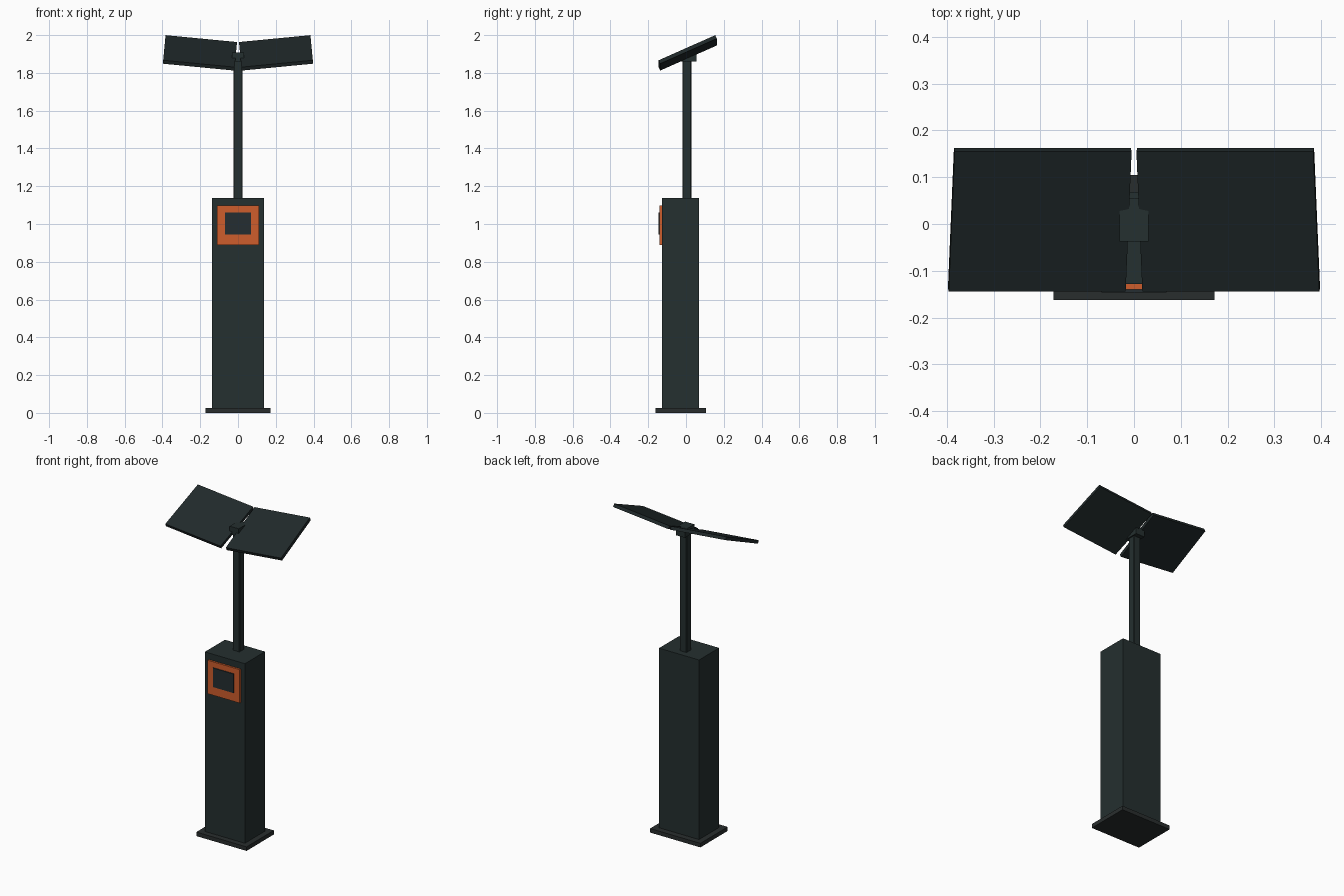
import bpy
import math
from mathutils import Matrix

if "Cube" in bpy.data.objects:
    bpy.data.objects.remove(bpy.data.objects["Cube"])


def material(name, rgb):
    m = bpy.data.materials.new(name)
    m.diffuse_color = (*rgb, 1)
    m.use_nodes = True
    m.node_tree.nodes["Principled BSDF"].inputs["Base Color"].default_value = m.diffuse_color
    return m


DARK = material("dark_green_grey", (0.018, 0.029, 0.029))
BASE = material("base_grey", (0.022, 0.027, 0.027))
PANEL = material("panel_dark", (0.015, 0.023, 0.024))
ORANGE = material("orange", (0.62, 0.11, 0.025))
GLASS = material("screen_glass", (0.018, 0.027, 0.031))


def box(name, lo, hi, mat, bevel=0.0):
    """Box between two corners, with an optional chamfer."""
    size = [b - a for a, b in zip(lo, hi)]
    mid = [(a + b) / 2 for a, b in zip(lo, hi)]
    bpy.ops.mesh.primitive_cube_add(size=1, location=mid)
    ob = bpy.context.object
    ob.name = name
    ob.data.transform(Matrix.Diagonal((*size, 1)))
    ob.data.materials.append(mat)
    if bevel:
        mod = ob.modifiers.new("chamfer", 'BEVEL')
        mod.width = bevel
        mod.segments = 1
    return ob


# Ground plate, cabinet and post
box("base_plate", (-0.172, -0.162, 0), (0.172, 0.105, 0.025), BASE)
box("cabinet", (-0.137, -0.128, 0.025), (0.137, 0.068, 1.137), DARK)
box("post", (-0.023, -0.018, 1.13), (0.023, 0.028, 1.88), DARK, 0.003)

# Display on the cabinet front
box("display_frame", (-0.11, -0.14, 0.89), (0.11, -0.127, 1.097), ORANGE)
box("display_screen", (-0.07, -0.146, 0.944), (0.07, -0.139, 1.062), GLASS)

# Bracket that carries the panels
box("panel_bracket", (-0.031, -0.037, 1.86), (0.031, 0.055, 1.909), DARK)

# Two solar panels, pitched to the front and raised at the outer ends
for side, label in ((-1, "left"), (1, "right")):
    panel = box(label + "_solar_panel", (-0.19, -0.164, -0.01), (0.19, 0.164, 0.01), PANEL)
    tilt = Matrix.Rotation(math.radians(-5.5 * side), 4, 'Y') @ Matrix.Rotation(math.radians(24), 4, 'X')
    panel.matrix_world = Matrix.Translation((side * 0.2015, 0.009, 1.906)) @ tilt
